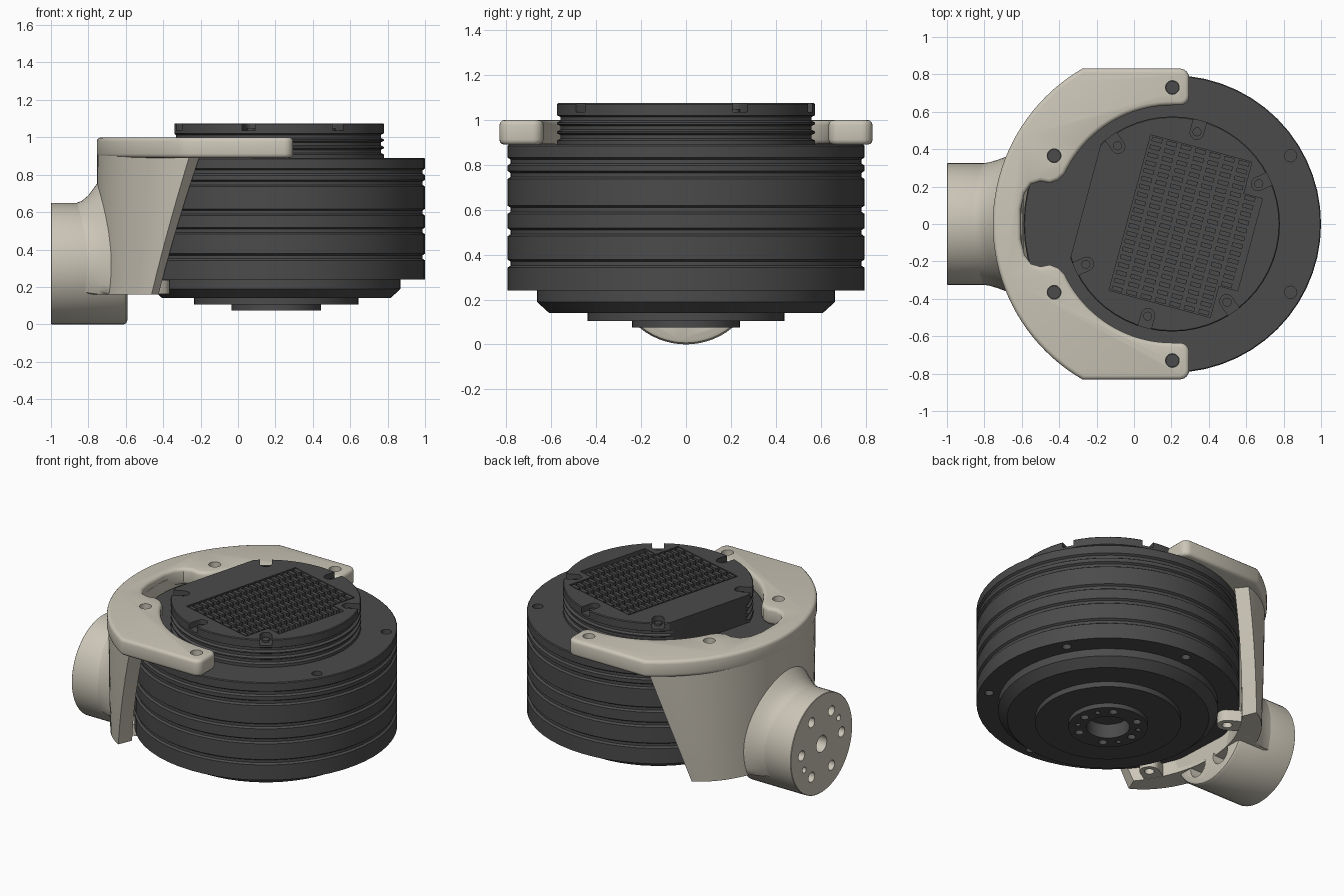
import bpy, bmesh
from math import sin, cos, radians, pi, sqrt

if "Cube" in bpy.data.objects:
    bpy.data.objects.remove(bpy.data.objects["Cube"])

C = 0.205                      # motor axis in x
ROT = radians(-15)             # turn of the top cap pattern


def material(name, rgb):
    m = bpy.data.materials.new(name)
    m.diffuse_color = (*rgb, 1)
    m.use_nodes = True
    m.node_tree.nodes["Principled BSDF"].inputs["Base Color"].default_value = m.diffuse_color
    return m


DARK = material("dark_metal", (0.07, 0.07, 0.07))
BEIGE = material("beige_metal", (0.60, 0.566, 0.475))


def loft(bm, rings):
    """Skin a stack of equal-length closed rings and cap both ends."""
    vs = [[bm.verts.new(p) for p in r] for r in rings]
    n = len(vs[0])
    for a, b in zip(vs, vs[1:]):
        for i in range(n):
            j = (i + 1) % n
            bm.faces.new((a[i], a[j], b[j], b[i]))
    bm.faces.new(vs[0][::-1])
    bm.faces.new(vs[-1])


def prism(bm, pts, z0, z1):
    loft(bm, [[(x, y, z) for x, y in pts] for z in (z0, z1)])


def arc(cx, cy, r, a0, a1, n):
    return [(cx + r * cos(radians(a0 + (a1 - a0) * i / n)),
             cy + r * sin(radians(a0 + (a1 - a0) * i / n))) for i in range(n + 1)]


def circle(cx, cy, r, n=16):
    return arc(cx, cy, r, 0, 360, n)[:-1]


def lathe(bm, profile, n=56):
    loft(bm, [[(x, y, z) for x, y in circle(C, 0, r, n)] for r, z in profile])


def tube_x(bm, y, z, profile, n=20):
    """Revolve (x, r) pairs around a line parallel to x."""
    loft(bm, [[(x, a, b) for a, b in circle(y, z, r, n)] for x, r in profile])


def polar(r, deg):
    return C + r * cos(radians(deg)), r * sin(radians(deg))


def slot(r_in, r_out, w, deg):
    """U shape with its round end at r_in, open outwards."""
    local = arc(r_in, 0, w, 90, 270, 10) + [(r_out, -w), (r_out, w)]
    c, s = cos(radians(deg)), sin(radians(deg))
    return [(C + u * c - v * s, u * s + v * c) for u, v in local]


def tilt(u, v):
    return C + u * cos(ROT) - v * sin(ROT), u * sin(ROT) + v * cos(ROT)


def make(name, bm, mat):
    bmesh.ops.recalc_face_normals(bm, faces=bm.faces)
    me = bpy.data.meshes.new(name)
    bm.to_mesh(me)
    bm.free()
    ob = bpy.data.objects.new(name, me)
    bpy.context.collection.objects.link(ob)
    me.materials.append(mat)
    return ob


def select(ob):
    bpy.ops.object.select_all(action='DESELECT')
    ob.select_set(True)
    bpy.context.view_layer.objects.active = ob


def cut(ob, bm):
    cutter = make("cutter", bm, ob.data.materials[0])
    cutter.hide_render = True
    mod = ob.modifiers.new("cut", 'BOOLEAN')
    mod.operation, mod.solver, mod.object = 'DIFFERENCE', 'EXACT', cutter
    select(ob)
    for m in list(ob.modifiers):
        bpy.ops.object.modifier_apply(modifier=m.name)
    bpy.data.objects.remove(cutter)


def smooth(ob):
    select(ob)
    bpy.ops.object.shade_smooth_by_angle(angle=radians(32))


def grooves(r, zs, h, d):
    return [p for z in zs for p in ((r, z - h), (r - d, z - h / 2), (r - d, z + h / 2), (r, z + h))]


# Motor drum with grooved side, stepped underside and centre bore
bm = bmesh.new()
lathe(bm, [(0.13, 0.17), (0.13, 0.075), (0.24, 0.075), (0.24, 0.105), (0.44, 0.105), (0.44, 0.14),
           (0.61, 0.14), (0.665, 0.19), (0.665, 0.24), (0.795, 0.24)]
      + grooves(0.795, (0.36, 0.50, 0.60, 0.755, 0.815), 0.018, 0.013)[::1]
      + [(0.795, 0.885), (0.79, 0.89)])
drum = make("motor_drum", bm, DARK)
bm = bmesh.new()
for k in range(6):
    x, y = polar(0.73, 30 + 60 * k)
    prism(bm, circle(x, y, 0.033), 0.83, 0.95)
    prism(bm, circle(x, y, 0.028), 0.20, 0.30)
    prism(bm, circle(*polar(0.185, 60 * k), 0.026, 12), 0.0, 0.15)
for a in (30, 150, 210, 330):
    prism(bm, circle(*polar(0.185, a), 0.016, 12), 0.0, 0.13)
cut(drum, bm)
smooth(drum)

# Top cap with one flat side, a recessed field and screw notches
bm = bmesh.new()
lathe(bm, [(0.575, 0.88)] + grooves(0.575, (0.925, 0.965, 1.005), 0.016, 0.016)
      + [(0.575, 1.07), (0.57, 1.075)])
cap = make("top_cap", bm, DARK)
NOTCHES = (125, 75, 25, -55, -105, -155)
bm = bmesh.new()
prism(bm, [tilt(*p) for p in ((-0.8, -0.7), (-0.48, -0.7), (-0.48, 0.7), (-0.8, 0.7))], 0.8, 1.2)
cut(cap, bm)
bm = bmesh.new()
prism(bm, [tilt(*p) for p in ((-0.235, -0.43), (0.325, -0.43), (0.325, -0.255), (0.43, -0.255),
                              (0.43, 0.255), (0.325, 0.255), (0.325, 0.43), (-0.235, 0.43))], 1.045, 1.2)
cut(cap, bm)
for a in NOTCHES:
    bm = bmesh.new()
    prism(bm, slot(0.505, 0.7, 0.036, a), 1.036, 1.2)
    cut(cap, bm)
smooth(cap)

# Cap screws
bm = bmesh.new()
for a in NOTCHES:
    prism(bm, circle(*polar(0.51, a), 0.024), 1.03, 1.05)
smooth(make("cap_screws", bm, DARK))

# Cooling pins inside the recess
bm = bmesh.new()
for row in range(20):
    v = -0.412 + row * 0.0434
    for col in range(8):
        u = -0.195 + col * 0.08
        if u > 0.3 and abs(v) > 0.24:
            continue
        prism(bm, [tilt(u + a * 0.029, v + b * 0.012) for a, b in ((-1, -1), (1, -1), (1, 1), (-1, 1))],
              1.04, 1.074)
make("cooling_pins", bm, DARK)

# Bracket yoke: flat C-shaped plate with rounded rims
half = (arc(C, 0, 0.96, 180, 120, 20) + arc(0.245, 0.781, 0.05, 90, 0, 6)
        + arc(0.245, 0.685, 0.05, 0, -90, 6) + arc(C, 0, 0.635, 90, 155, 20)
        + [(-0.405, 0.235), (-0.45, 0.218), (-0.50, 0.228), (-0.55, 0.213), (-0.585, 0.165), (-0.605, 0.08)])
bm = bmesh.new()
prism(bm, half + [(x, -y) for x, y in half[:0:-1]], 0.89, 1.0)
yoke = make("bracket_yoke", bm, BEIGE)
bev = yoke.modifiers.new("round", 'BEVEL')
bev.width, bev.segments, bev.angle_limit = 0.022, 3, radians(50)
bev.limit_method, bev.use_clamp_overlap = 'ANGLE', False
bm = bmesh.new()
for a in (90, 150, 210, 270):
    prism(bm, circle(*polar(0.73, a), 0.037, 20), 0.8, 1.1)
cut(yoke, bm)
smooth(yoke)

# Bracket web: curved wall behind the drum, narrowing downwards, thinner at its edges
bm = bmesh.new()
rings = []
for i in range(7):
    t = i / 6
    z = 0.16 + t * 0.79
    ao, ai = 42 + 18 * t, 39 + 22 * t
    ring = [polar(0.958 - 0.06 * abs(k / 16) ** 4, 180 + ao * k / 16) for k in range(-16, 17)]
    ring += arc(C, 0, 0.81, 180 + ai, 180 - ai, 32)
    rings.append([(x, y, z) for x, y in ring])
loft(bm, rings)
smooth(make("bracket_web", bm, BEIGE))

# Feet that screw under the drum
bm = bmesh.new()
for a in (150, 210):
    prism(bm, slot(0.73, 0.86, 0.06, a), 0.162, 0.236)
feet = make("bracket_feet", bm, BEIGE)
bm = bmesh.new()
for a in (150, 210):
    prism(bm, circle(*polar(0.73, a), 0.03), 0.1, 0.3)
cut(feet, bm)
smooth(feet)

# Mounting boss: horizontal cylinder with bolt pattern
bm = bmesh.new()
tube_x(bm, 0, 0.325, [(-1, 0.322), (-0.997, 0.325), (-0.61, 0.325), (-0.598, 0.318), (-0.592, 0.305)], 64)
boss = make("mounting_boss", bm, BEIGE)
bm = bmesh.new()
tube_x(bm, 0, 0.325, [(-1.1, 0.055), (-0.8, 0.055)])
for k in range(6):
    y, z = 0.21 * cos(k * pi / 3), 0.325 + 0.21 * sin(k * pi / 3)
    deep = [(-0.85, 0.033), (-0.85, 0.068), (-0.5, 0.068)] if k > 3 else [(-0.85, 0.033)]
    tube_x(bm, y, z, [(-1.1, 0.033)] + deep)
for s in (-1, 1):
    tube_x(bm, -s * 0.182, 0.325 + s * 0.105, [(-1.1, 0.02), (-0.9, 0.02)], 12)
cut(boss, bm)
smooth(boss)

# Flared transition between boss and web, cut level with the web bottom
bm = bmesh.new()
rings = []
for x, r in ((-0.87, 0.322), (-0.835, 0.335), (-0.80, 0.365), (-0.77, 0.405), (-0.745, 0.44), (-0.66, 0.45)):
    flat = (0.325 + (r - 0.325) * 0.45) / r
    rings.append([(x + 0.96 - sqrt(0.9216 - y * y), y * flat, max(z, 0.16))
                  for y, z in circle(0, 0.325, r, 64)])
loft(bm, rings)
smooth(make("boss_flare", bm, BEIGE))
